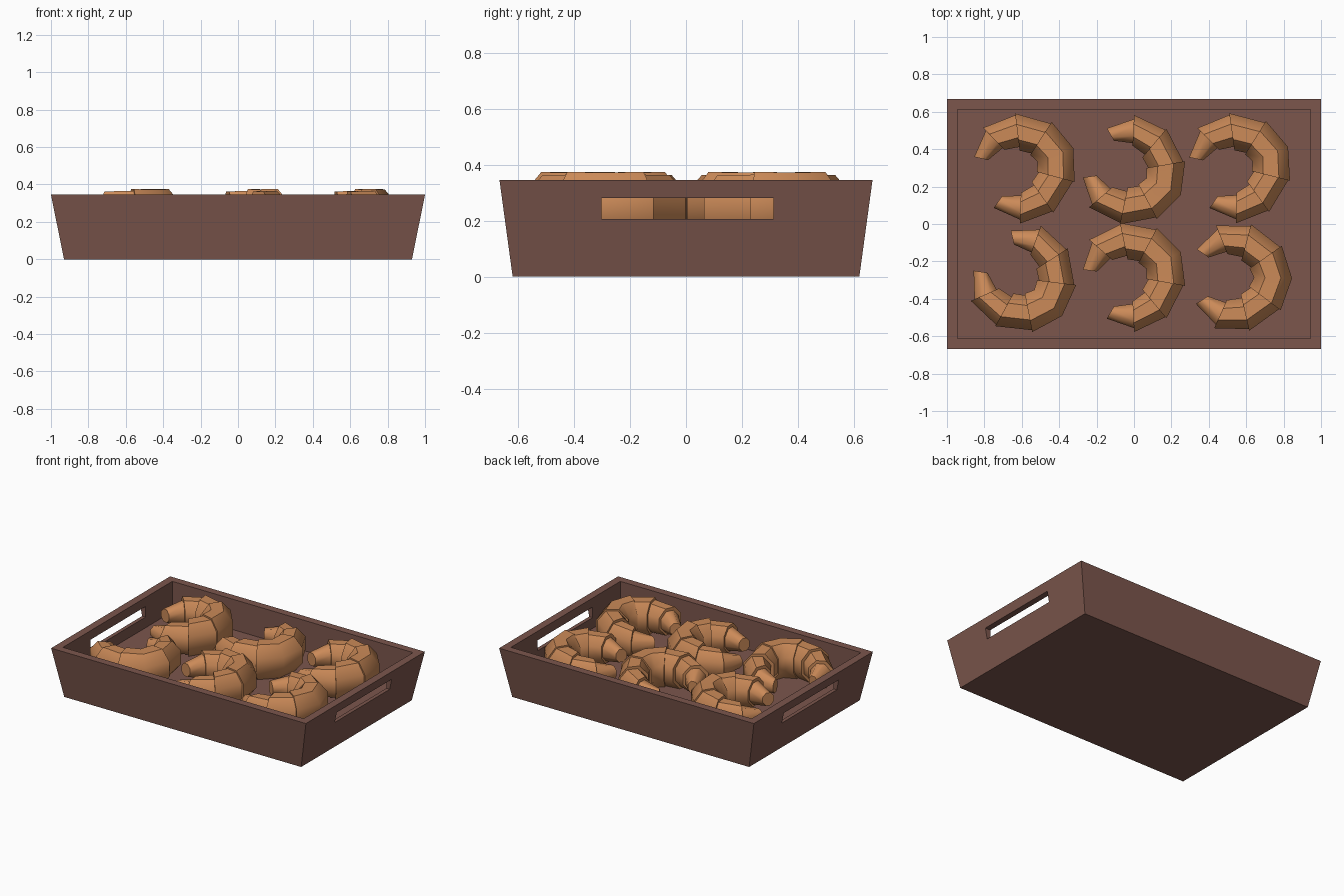
import bpy, bmesh, math
from math import cos, sin, radians, pi

if "Cube" in bpy.data.objects:
    bpy.data.objects.remove(bpy.data.objects["Cube"])


def material(name, rgb):
    m = bpy.data.materials.new(name)
    m.diffuse_color = (*rgb, 1)
    m.use_nodes = True
    m.node_tree.nodes["Principled BSDF"].inputs["Base Color"].default_value = m.diffuse_color
    return m


WOOD = material("dark_wood", (0.20, 0.093, 0.073))
CRUST = material("golden_crust", (0.60, 0.255, 0.098))
FLOOR = 0.13


def make_object(name, bm, mat):
    bmesh.ops.recalc_face_normals(bm, faces=bm.faces)
    me = bpy.data.meshes.new(name)
    bm.to_mesh(me)
    bm.free()
    me.materials.append(mat)
    ob = bpy.data.objects.new(name, me)
    bpy.context.collection.objects.link(ob)
    return ob


def loft(bm, rings):
    """Skin closed rings of points and cap both ends."""
    vr = [[bm.verts.new(p) for p in r] for r in rings]
    for a, b in zip(vr, vr[1:]):
        n = len(a)
        for i in range(n):
            j = (i + 1) % n
            bm.faces.new((a[i], a[j], b[j], b[i]))
    bm.faces.new(vr[0])
    bm.faces.new(vr[-1])


def rect(hx, hy, z):
    return [(-hx, -hy, z), (hx, -hy, z), (hx, hy, z), (-hx, hy, z)]


# Tray: flared outside, straight recess inside
bm = bmesh.new()
loft(bm, [rect(0.93, 0.62, 0), rect(1.0, 0.667, 0.345),
          rect(0.945, 0.613, 0.345), rect(0.945, 0.613, FLOOR)])
tray = make_object("tray", bm, WOOD)

# Handle slots cut through both short walls
bm = bmesh.new()
loft(bm, [[(x, y + 0.005, z) for x, y, z in rect(1.2, 0.308, z0)] for z0 in (0.206, 0.281)])
cutter = make_object("handle_cutter", bm, WOOD)
cutter.hide_render = True
mod = tray.modifiers.new("handle_slots", 'BOOLEAN')
mod.object = cutter
mod.operation = 'DIFFERENCE'
mod.solver = 'EXACT'
bpy.context.view_layer.objects.active = tray
bpy.ops.object.modifier_apply(modifier=mod.name)
bpy.data.objects.remove(cutter)


# Croissant: overlapping rolled segments along a C-shaped arc
def ring(angle, path_r, r, rz, z):
    a = radians(angle)
    pts = []
    for i in range(8):
        t = pi / 8 + i * pi / 4
        k = 1 / cos(pi / 8)
        d = path_r + r * k * cos(t)
        pts.append((d * cos(a), d * sin(a), z + rz * k * sin(t)))
    return pts


# angle, path radius, half width, half height, centre height
MIDDLE = [(-36, 0.188, 0.105, 0.125, 0.25), (0, 0.193, 0.102, 0.122, 0.25),
          (36, 0.188, 0.105, 0.125, 0.25)]
SIDE = [
    [(34, 0.19, 0.096, 0.115, 0.25), (76, 0.193, 0.1, 0.115, 0.248)],
    [(74, 0.2, 0.087, 0.1, 0.246), (113, 0.216, 0.082, 0.094, 0.242)],
    [(110, 0.215, 0.068, 0.078, 0.24), (146, 0.223, 0.038, 0.045, 0.235)],
]


def croissant(name, x, y, facing):
    bm = bmesh.new()
    loft(bm, [ring(*s) for s in MIDDLE])
    for seg in SIDE:
        for sign in (1, -1):
            loft(bm, [ring(sign * s[0], *s[1:]) for s in seg])
    ob = make_object(name, bm, CRUST)
    ob.location = (x, y, 0)
    ob.rotation_euler.z = radians(facing)
    bpy.ops.object.select_all(action='DESELECT')
    ob.select_set(True)
    bpy.context.view_layer.objects.active = ob
    bpy.ops.object.shade_smooth_by_angle(angle=radians(50))


PLACES = [(-0.6, 0.3, 21), (-0.015, 0.285, -26), (0.55, 0.302, 22),
          (-0.6, -0.29, -43), (-0.015, -0.28, 26), (0.55, -0.285, -1)]
for i, (x, y, f) in enumerate(PLACES):
    croissant(f"croissant_{i + 1}", x, y, f)
